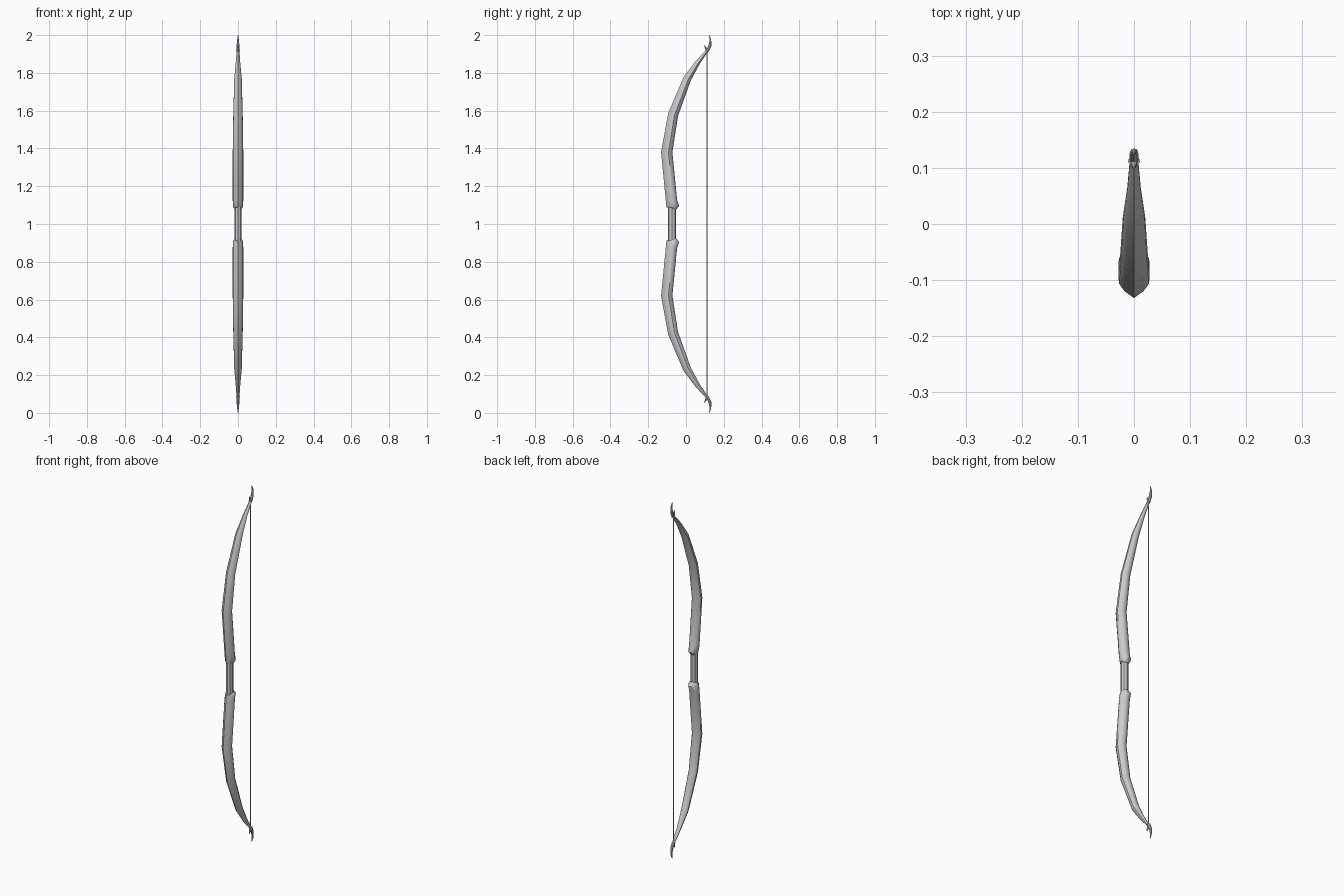
import bpy, bmesh, math
from mathutils import Vector

if "Cube" in bpy.data.objects:
    bpy.data.objects.remove(bpy.data.objects["Cube"])

# Cross-sections as (x, depth) factors; negative depth is the front
RIDGED = [(0, -1), (.6, -.6), (.95, -.15), (1, .3), (.62, .82), (0, 1),
          (-.62, .82), (-1, .3), (-.95, -.15), (-.6, -.6)]
ROUND = [(math.sin(i * math.pi / 4), -math.cos(i * math.pi / 4)) for i in range(8)]


def loft(name, sections, profile, flip=False):
    """Skin (y, z, half_depth, half_width) sections; flip mirrors about z = 1."""
    secs = [(y, 2 - z if flip else z, d, w) for y, z, d, w in sections]
    bm = bmesh.new()
    rings = []
    for i, (y, z, d, w) in enumerate(secs):
        a, b = secs[max(i - 1, 0)], secs[min(i + 1, len(secs) - 1)]
        t = Vector((b[0] - a[0], b[1] - a[1])).normalized()
        n = Vector((t.y, -t.x))
        if n.x < 0:
            n = -n
        rings.append([bm.verts.new((px * w, y + n.x * pd * d, z + n.y * pd * d))
                      for px, pd in profile])
    k = len(profile)
    for r, s in zip(rings, rings[1:]):
        for j in range(k):
            bm.faces.new((r[j], r[(j + 1) % k], s[(j + 1) % k], s[j]))
    bm.faces.new(rings[0])
    bm.faces.new(rings[-1])
    bmesh.ops.recalc_face_normals(bm, faces=bm.faces)
    me = bpy.data.meshes.new(name)
    bm.to_mesh(me)
    bm.free()
    ob = bpy.data.objects.new(name, me)
    bpy.context.collection.objects.link(ob)
    bpy.ops.object.select_all(action='DESELECT')
    ob.select_set(True)
    bpy.context.view_layer.objects.active = ob
    bpy.ops.object.shade_smooth_by_angle(angle=math.radians(40))
    return ob


limb = [(-.073, 1.083, .022, .020), (-.070, 1.092, .034, .026),
        (-.077, 1.125, .030, .028), (-.102, 1.38, .030, .028),
        (-.068, 1.58, .027, .025), (.007, 1.77, .021, .020),
        (.062, 1.855, .013, .012), (.107, 1.912, .007, .008)]
horn = [(.100, 1.902, .007, .007), (.116, 1.922, .008, .008),
        (.126, 1.942, .008, .008), (.129, 1.962, .006, .006),
        (.128, 1.98, .004, .004), (.123, 2.0, .0008, .0008)]
hook = [(.112, 1.912, .005, .006), (.108, 1.925, .006, .006),
        (.103, 1.936, .004, .004), (.099, 1.947, .001, .001)]

# Limbs, curved tip horns and small string hooks, top and bottom
for side, flip in (("upper", False), ("lower", True)):
    loft(side + "_limb", limb, RIDGED, flip)
    loft(side + "_tip_horn", horn, ROUND, flip)
    loft(side + "_string_hook", hook, ROUND, flip)
    # String loop around the tip
    bpy.ops.mesh.primitive_torus_add(
        major_segments=16, minor_segments=6, major_radius=.0085, minor_radius=.0018,
        location=(0, .112, .083 if flip else 1.917),
        rotation=(math.radians(35 if flip else -35), 0, 0))
    bpy.context.object.name = side + "_string_loop"
    bpy.ops.object.shade_smooth()

# Narrow handle between the limbs
loft("grip", [(-.074, .91, .021, .019), (-.074, 1.0, .021, .019),
              (-.074, 1.09, .021, .019)], ROUND)

# Bowstring with a slightly thicker serving in the middle
loft("bowstring", [(.111, .085, .002, .002), (.111, 1.915, .002, .002)], ROUND)
loft("string_serving", [(.111, .93, .003, .003), (.111, 1.07, .003, .003)], ROUND)
